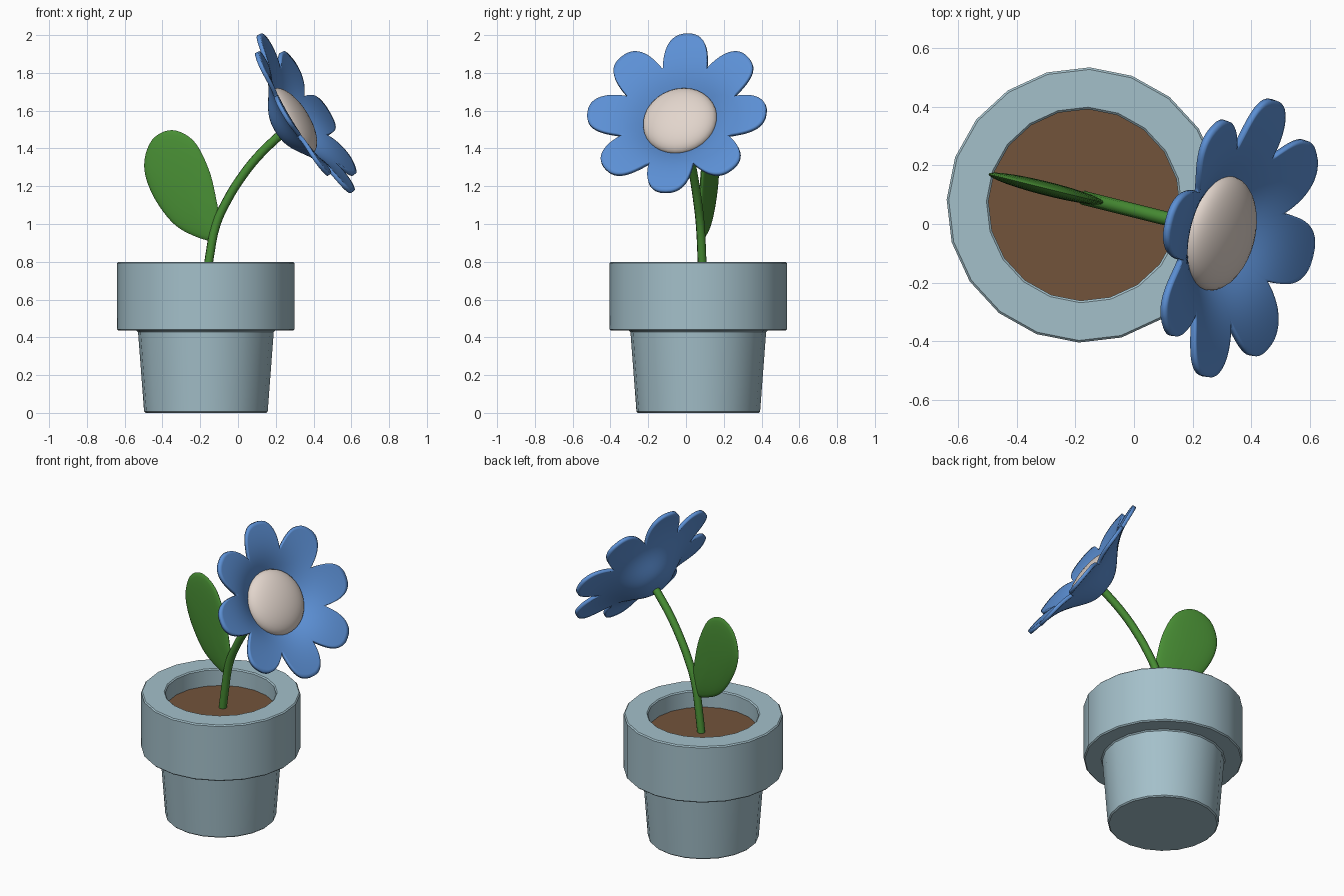
import bpy, bmesh, math
from mathutils import Vector, Matrix

if "Cube" in bpy.data.objects:
    bpy.data.objects.remove(bpy.data.objects["Cube"])


def material(name, r, g, b):
    lin = [((c / 255 + 0.055) / 1.055) ** 2.4 for c in (r, g, b)]
    m = bpy.data.materials.new(name)
    m.diffuse_color = (*lin, 1)
    m.use_nodes = True
    m.node_tree.nodes["Principled BSDF"].inputs["Base Color"].default_value = m.diffuse_color
    return m


CLAY = material("pale_blue_clay", 164, 192, 202)
PETAL = material("petal_blue", 92, 144, 213)
CREAM = material("cream", 226, 213, 204)
SOIL = material("soil_brown", 114, 83, 59)
GREEN = material("leaf_green", 72, 142, 52)


def make(name, verts, faces, mat):
    mesh = bpy.data.meshes.new(name)
    mesh.from_pydata(verts, [], faces)
    bm = bmesh.new()
    bm.from_mesh(mesh)
    bmesh.ops.recalc_face_normals(bm, faces=bm.faces)
    bm.to_mesh(mesh)
    bm.free()
    mesh.materials.append(mat)
    ob = bpy.data.objects.new(name, mesh)
    bpy.context.collection.objects.link(ob)
    return ob


def smooth(ob, deg):
    bpy.ops.object.select_all(action='DESELECT')
    ob.select_set(True)
    bpy.context.view_layer.objects.active = ob
    bpy.ops.object.shade_smooth_by_angle(angle=math.radians(deg))


def bridge(rows, n):
    """Quads between consecutive closed rings of n vertices."""
    return [(i * n + j, i * n + (j + 1) % n, (i + 1) * n + (j + 1) % n, (i + 1) * n + j)
            for i in range(rows - 1) for j in range(n)]


# Pot: 20-sided lathe with a thick rim
SIDES, PX, PY = 20, -0.17, 0.065


def ring(r, z):
    return [(PX + r * math.cos(math.tau * k / SIDES - 0.04),
             PY + r * math.sin(math.tau * k / SIDES - 0.04), z) for k in range(SIDES)]


profile = [(0.327, 0), (0.36, 0.435), (0.47, 0.435), (0.47, 0.80), (0.327, 0.80), (0.327, 0.66)]
verts = [v for r, z in profile for v in ring(r, z)]
last = (len(profile) - 1) * SIDES
caps = [tuple(range(SIDES)), tuple(range(last, last + SIDES))]
pot = make("pot", verts, bridge(len(profile), SIDES) + caps, CLAY)
bev = pot.modifiers.new("edges", 'BEVEL')
bev.width, bev.segments, bev.limit_method, bev.angle_limit = 0.007, 1, 'ANGLE', math.radians(40)
smooth(pot, 30)

# Soil disc inside the rim
make("soil", ring(0.328, 0.69), [tuple(range(SIDES))], SOIL)

# Flower frame: n faces out of the bloom, up runs along it
az, el = math.radians(-14), math.radians(31)
n = Vector((math.cos(az) * math.cos(el), math.sin(az) * math.cos(el), math.sin(el)))
up = Vector((-math.cos(az) * math.sin(el), -math.sin(az) * math.sin(el), math.cos(el)))
side = n.cross(up)
frame = Matrix((up, side, n)).transposed().to_4x4()
frame.translation = (0.365, -0.05, 1.59)

# Petals: one bell-shaped sheet with eight rounded lobes
PETALS, PER, ROWS = 8, 32, 22


def lobe_radius(a):
    r = 0.50
    while r > 0.30:
        x, y = (r * math.cos(a) - 0.30) / 0.187, r * math.sin(a) / 0.12
        if abs(x) ** 2.5 + abs(y) ** 2.5 <= 1:
            break
        r -= 0.001
    return r


count = PETALS * PER
edge = [lobe_radius(math.tau / PETALS * ((k % PER) / PER - 0.5)) for k in range(count)]
verts = []
for i in range(1, ROWS + 1):
    for k in range(count):
        a = math.tau / PETALS * (k / PER - 0.5)
        r = edge[k] * i / ROWS
        h = -0.19 / (1 + (r / 0.22) ** 3) + 0.01
        verts.append(frame @ Vector((r * math.cos(a), r * math.sin(a), h)))
flower = make("petals", verts, bridge(ROWS, count) + [tuple(range(count))], PETAL)
sol = flower.modifiers.new("thickness", 'SOLIDIFY')
sol.thickness, sol.offset = 0.022, 0
smooth(flower, 50)

# Flower centre: flattened ball
bpy.ops.mesh.primitive_uv_sphere_add(segments=32, ring_count=16, radius=1)
disc = bpy.context.object
disc.name = "flower_centre"
disc.matrix_world = frame @ Matrix.Translation((0, 0, -0.09)) @ Matrix.Diagonal((0.20, 0.20, 0.08, 1))
disc.data.materials.append(CREAM)
smooth(disc, 60)


# Stem and leaf share one vertical plane
def plane_y(x):
    return 0.085 - (x + 0.155) * 0.25


path = [(-0.175, 0.67), (-0.155, 0.80), (-0.115, 1.0), (-0.055, 1.13),
        (0.013, 1.24), (0.103, 1.355), (0.21, 1.46), (0.25, 1.495)]
curve = bpy.data.curves.new("stem", 'CURVE')
curve.dimensions = '3D'
curve.bevel_depth, curve.bevel_resolution, curve.use_fill_caps = 0.024, 2, True
spline = curve.splines.new('BEZIER')
spline.bezier_points.add(len(path) - 1)
spline.resolution_u = 4
for p, (x, z) in zip(spline.bezier_points, path):
    p.co = (x, plane_y(x), z)
    p.handle_left_type = p.handle_right_type = 'AUTO'
curve.materials.append(GREEN)
stem = bpy.data.objects.new("stem", curve)
bpy.context.collection.objects.link(stem)
bpy.ops.object.select_all(action='DESELECT')
stem.select_set(True)
bpy.context.view_layer.objects.active = stem
bpy.ops.object.convert(target='MESH')
smooth(bpy.context.object, 50)

# Leaf: lens built from a smoothed outline
outline = [Vector(p) for p in [
    (-0.35, 1.497), (-0.455, 1.445), (-0.497, 1.31), (-0.455, 1.16), (-0.35, 1.01), (-0.235, 0.938),
    (-0.13, 0.918), (-0.103, 1.03), (-0.115, 1.13), (-0.155, 1.29), (-0.235, 1.44)]]
pts, m = [], len(outline)
for i in range(m):
    a, b, c, d = (outline[(i + j) % m] for j in (-1, 0, 1, 2))
    for s in range(5):
        t = s / 5
        pts.append(0.5 * (2 * b + (c - a) * t + (2 * a - 5 * b + 4 * c - d) * t * t
                          + (3 * b - a - 3 * c + d) * t ** 3))
mid = Vector((-0.29, 1.21))
across = Vector((0.24, 0.97, 0))
verts, rows = [], 15
for i in range(rows):
    ang = math.pi * (i + 0.5) / rows
    for p in pts:
        q = mid + (p - mid) * (math.sin(ang) if i != rows // 2 else 1)
        verts.append(Vector((q.x, plane_y(q.x), q.y)) + across * (-0.024 * math.cos(ang)))
k = len(pts)
leaf = make("leaf", verts, bridge(rows, k) + [tuple(range(k)), tuple(range((rows - 1) * k, rows * k))], GREEN)
smooth(leaf, 60)
